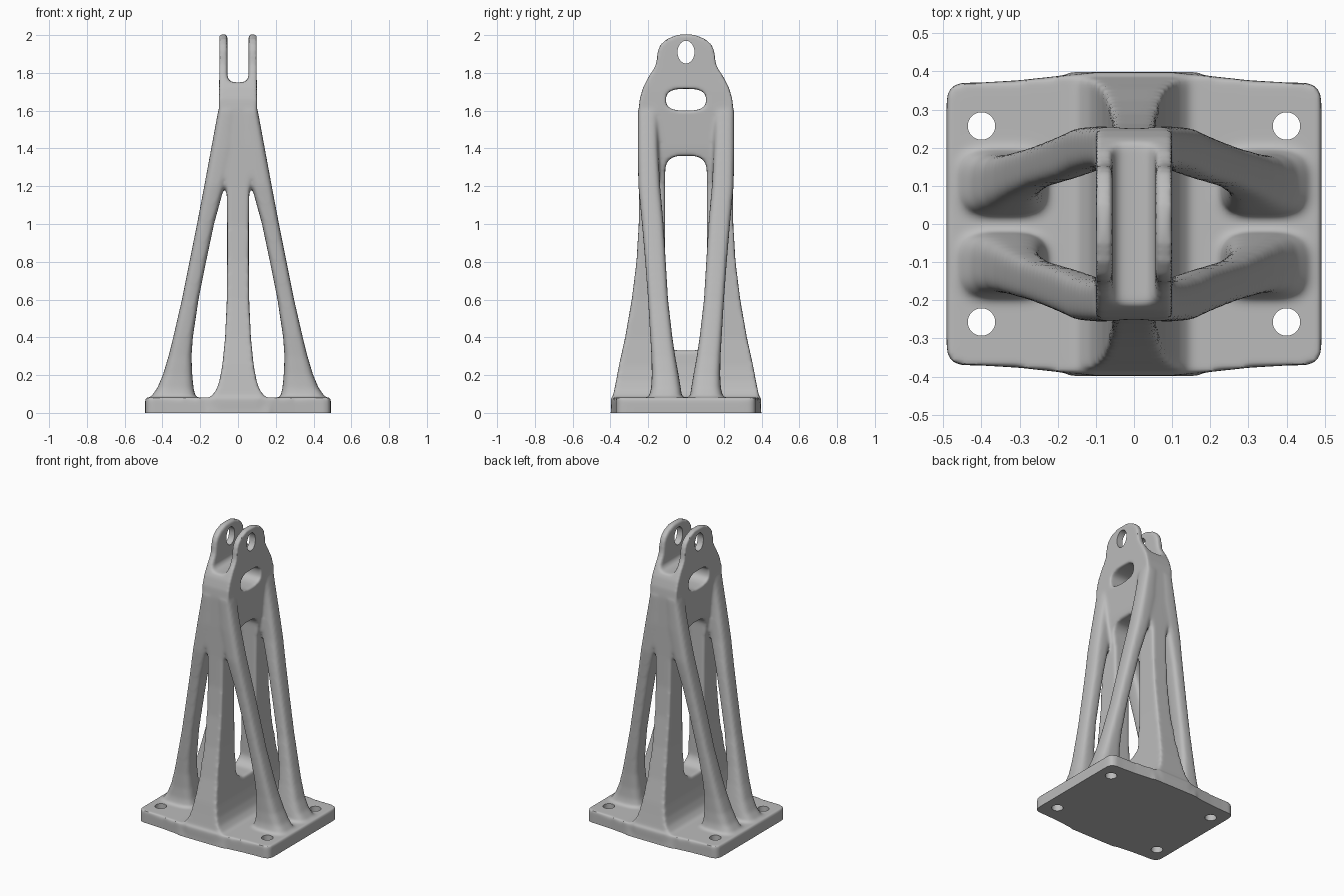
import bpy, bmesh, math
from mathutils import Vector

if "Cube" in bpy.data.objects:
    bpy.data.objects.remove(bpy.data.objects["Cube"])

gray = bpy.data.materials.new("cast gray")
gray.use_nodes = True
gray.diffuse_color = (0.5, 0.5, 0.5, 1)
gray.node_tree.nodes["Principled BSDF"].inputs["Base Color"].default_value = (0.5, 0.5, 0.5, 1)


def loft(name, rings):
    """Closed skin through rings of points."""
    bm = bmesh.new()
    loops = [[bm.verts.new(p) for p in ring] for ring in rings]
    n = len(loops[0])
    for a, b in zip(loops, loops[1:]):
        for i in range(n):
            j = (i + 1) % n
            bm.faces.new((a[i], a[j], b[j], b[i]))
    bm.faces.new(loops[0])
    bm.faces.new(loops[-1])
    bmesh.ops.recalc_face_normals(bm, faces=bm.faces)
    mesh = bpy.data.meshes.new(name)
    bm.to_mesh(mesh)
    bm.free()
    mesh.materials.append(gray)
    obj = bpy.data.objects.new(name, mesh)
    bpy.context.collection.objects.link(obj)
    return obj


def prism(name, outline, axis, lo, hi):
    """Extrude a 2D outline along x (y,z), y (x,z) or z (x,y)."""
    def place(p, d):
        q = list(p)
        q.insert("xyz".index(axis), d)
        return Vector(q)
    return loft(name, [[place(p, d) for p in outline] for d in (lo, hi)])


def oval(cx, cy, rx, ry, power=2, n=32):
    """Superellipse outline: power 2 is an ellipse, higher is boxier."""
    pts = []
    for i in range(n):
        a = math.tau * (i + 0.5) / n
        c, s = math.cos(a), math.sin(a)
        pts.append((cx + rx * math.copysign(abs(c) ** (2 / power), c),
                    cy + ry * math.copysign(abs(s) ** (2 / power), s)))
    return pts


def round_rect(x0, x1, y0, y1, r):
    """Rectangle outline with rounded corners."""
    pts = []
    for k, (cx, cy) in enumerate(((x1 - r, y1 - r), (x0 + r, y1 - r), (x0 + r, y0 + r), (x1 - r, y0 + r))):
        for i in range(7):
            a = math.pi / 2 * (k + i / 6)
            pts.append((cx + r * math.cos(a), cy + r * math.sin(a)))
    return pts


def apply(obj, kind, **settings):
    bpy.ops.object.select_all(action='DESELECT')
    bpy.context.view_layer.objects.active = obj
    obj.select_set(True)
    mod = obj.modifiers.new(kind, kind)
    for key, value in settings.items():
        setattr(mod, key, value)
    bpy.ops.object.modifier_apply(modifier=mod.name)


def cut(obj, cutter):
    cutter.hide_render = True
    apply(obj, 'BOOLEAN', operation='DIFFERENCE', object=cutter, solver='EXACT')
    bpy.data.objects.remove(cutter)


# Central fin and head: height, half width, half depth
fin_levels = [
    (-.06, .17, .405), (.06, .17, .392), (.09, .14, .386), (.12, .115, .38), (.17, .098, .37),
    (.25, .083, .355), (.4, .068, .322), (.6, .059, .287), (.8, .057, .262), (1.0, .057, .25),
    (1.2, .06, .249), (1.4, .088, .251), (1.6, .1, .251), (1.66, .1, .245), (1.72, .1, .228),
    (1.78, .099, .198), (1.83, .099, .165), (1.87, .099, .154), (1.91, .099, .152),
    (1.95, .099, .135), (1.98, .099, .1), (2.0, .099, .05), (2.005, .099, .02)]
fin = loft("central_fin", [[(w, d, z), (-w, d, z), (-w, -d, z), (w, -d, z)] for z, w, d in fin_levels])
cut(fin, prism("window_cutter", round_rect(-.11, .11, .33, 1.36, .07), "x", -.3, .3))
cut(fin, prism("pocket_cutter", oval(0, 1.658, .107, .058, 2.8), "x", -.3, .3))
cut(fin, prism("slot_cutter", round_rect(-.056, .056, 1.75, 2.2, .035), "y", -.5, .5))

# Base plate with a bulge at the middle of the front and back edges
quarter = [(.492, .3), (.49, .34), (.478, .36), (.455, .37), (.4, .371), (.3, .377), (.2, .388), (.1, .398)]
half = quarter + [(-x, y) for x, y in reversed(quarter)]
base = prism("base_plate", half + [(-x, -y) for x, y in half], "z", -.06, .081)

# Four splayed legs: height, x range, y range
leg_levels = [
    (.03, .22, .475, .02, .2), (.09, .228, .455, .025, .192), (.13, .238, .425, .03, .182),
    (.2, .245, .395, .042, .178), (.3, .249, .365, .06, .18), (.4, .242, .34, .075, .186),
    (.6, .212, .294, .098, .198), (.8, .172, .254, .11, .213), (1.0, .13, .214, .122, .23),
    (1.2, .075, .176, .14, .249), (1.4, .03, .139, .15, .253), (1.6, .02, .102, .155, .252)]
legs = []
for sx in (1, -1):
    for sy in (1, -1):
        rings = []
        for z, x0, x1, y0, y1 in leg_levels:
            outline = oval((x0 + x1) / 2, (y0 + y1) / 2, (x1 - x0) / 2 + .003, (y1 - y0) / 2 + .003, 3.5)
            rings.append([(sx * x, sy * y, z) for x, y in outline])
        legs.append(loft("leg", rings))

# Fuse the parts into one casting with soft fillets
bpy.ops.object.select_all(action='DESELECT')
for part in legs + [base, fin]:
    part.select_set(True)
bpy.context.view_layer.objects.active = fin
bpy.ops.object.join()
fin.name = fin.data.name = "bracket_tower"
apply(fin, 'REMESH', mode='VOXEL', voxel_size=.009, use_smooth_shade=True)
apply(fin, 'SMOOTH', factor=.5, iterations=12)

# Flat underside, bolt holes and pin hole
cut(fin, prism("ground_cutter", round_rect(-1, 1, -1, 1, .1), "z", -.5, 0))
for x in (-.4, .4):
    for y in (-.257, .257):
        cut(fin, prism("bolt_cutter", oval(x, y, .036, .036), "z", -.3, .3))
cut(fin, prism("pin_cutter", oval(0, 1.91, .045, .06), "x", -.3, .3))

bpy.ops.object.select_all(action='DESELECT')
fin.select_set(True)
bpy.context.view_layer.objects.active = fin
bpy.ops.object.shade_smooth_by_angle(angle=math.radians(40))
